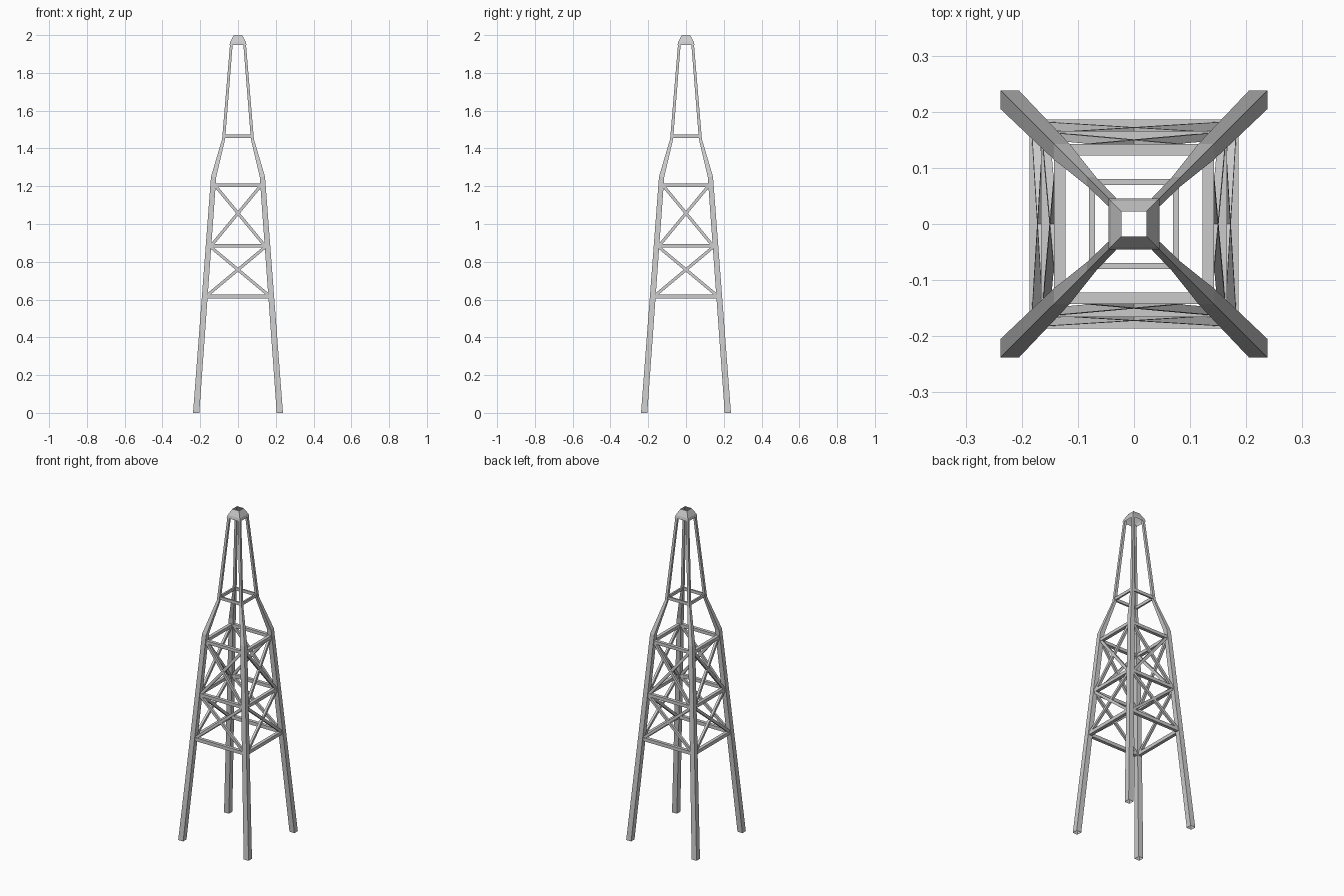
import bpy, bmesh
from math import pi
from mathutils import Vector, Matrix

if "Cube" in bpy.data.objects:
    bpy.data.objects.remove(bpy.data.objects["Cube"])

# Leg profile: height, outer offset, inner offset (same in x and y)
LEG = [(0.0, 0.238, 0.205), (1.25, 0.143, 0.115),
       (1.45, 0.084, 0.068), (1.955, 0.042, 0.028)]


def make_object(name, bm):
    bmesh.ops.recalc_face_normals(bm, faces=bm.faces)
    mesh = bpy.data.meshes.new(name)
    bm.to_mesh(mesh)
    bm.free()
    obj = bpy.data.objects.new(name, mesh)
    bpy.context.collection.objects.link(obj)
    return obj


def loft(bm, rings):
    loops = [[bm.verts.new(p) for p in r] for r in rings]
    for a, b in zip(loops, loops[1:]):
        for i in range(4):
            j = (i + 1) % 4
            bm.faces.new((a[i], a[j], b[j], b[i]))


def leg_mid(z):
    # centre offset of a leg at height z
    for (z0, o0, i0), (z1, o1, i1) in zip(LEG, LEG[1:]):
        if z <= z1:
            t = (z - z0) / (z1 - z0)
            return ((o0 + i0) * (1 - t) + (o1 + i1) * t) / 2


def beam(bm, a, b, width, depth):
    # square bar between two points, depth facing roughly along y
    a, b = Vector(a), Vector(b)
    x = (b - a).normalized()
    z = x.cross(Vector((0, 1, 0))).normalized()
    y = z.cross(x)
    rot = Matrix((x, y, z)).transposed().to_4x4()
    size = Matrix.Diagonal(((b - a).length, depth, width, 1))
    bmesh.ops.create_cube(bm, size=1,
                          matrix=Matrix.Translation((a + b) / 2) @ rot @ size)


def four_sides(name, bm):
    first = make_object(name + "_1", bm)
    for k in range(1, 4):
        obj = bpy.data.objects.new(f"{name}_{k + 1}", first.data)
        obj.rotation_euler.z = k * pi / 2
        bpy.context.collection.objects.link(obj)


# Four bent legs, open square tubes
bm = bmesh.new()
loft(bm, [[(i, i, z), (o, i, z), (o, o, z), (i, o, z)] for z, o, i in LEG])
legs = make_object("legs", bm)
mirror = legs.modifiers.new("mirror", 'MIRROR')
mirror.use_axis = (True, True, False)
mirror.use_mirror_merge = False

# Horizontal rails
for n, (z, width, depth) in enumerate([(0.617, 0.021, 0.02), (0.885, 0.02, 0.02),
                                       (1.205, 0.019, 0.02), (1.464, 0.018, 0.01)]):
    m = leg_mid(z)
    bm = bmesh.new()
    beam(bm, (-m, -m, z), (m, -m, z), width, depth)
    four_sides(f"rail_level_{n + 1}", bm)

# Crossed struts in the two braced bays
for name, z0, z1 in [("lower_cross", 0.62, 0.88), ("upper_cross", 0.88, 1.205)]:
    m0, m1 = leg_mid(z0), leg_mid(z1)
    bm = bmesh.new()
    for s in (-1, 1):
        beam(bm, (s * (m0 - 0.01), -m0, z0), (-s * (m1 - 0.01), -m1, z1), 0.016, 0.014)
    four_sides(name, bm)

# Tapered open cap
bm = bmesh.new()
loft(bm, [[(-r, -r, z), (r, -r, z), (r, r, z), (-r, r, z)]
          for r, z in [(0.045, 1.948), (0.041, 1.965), (0.022, 2.0)]])
make_object("top_cap", bm)
